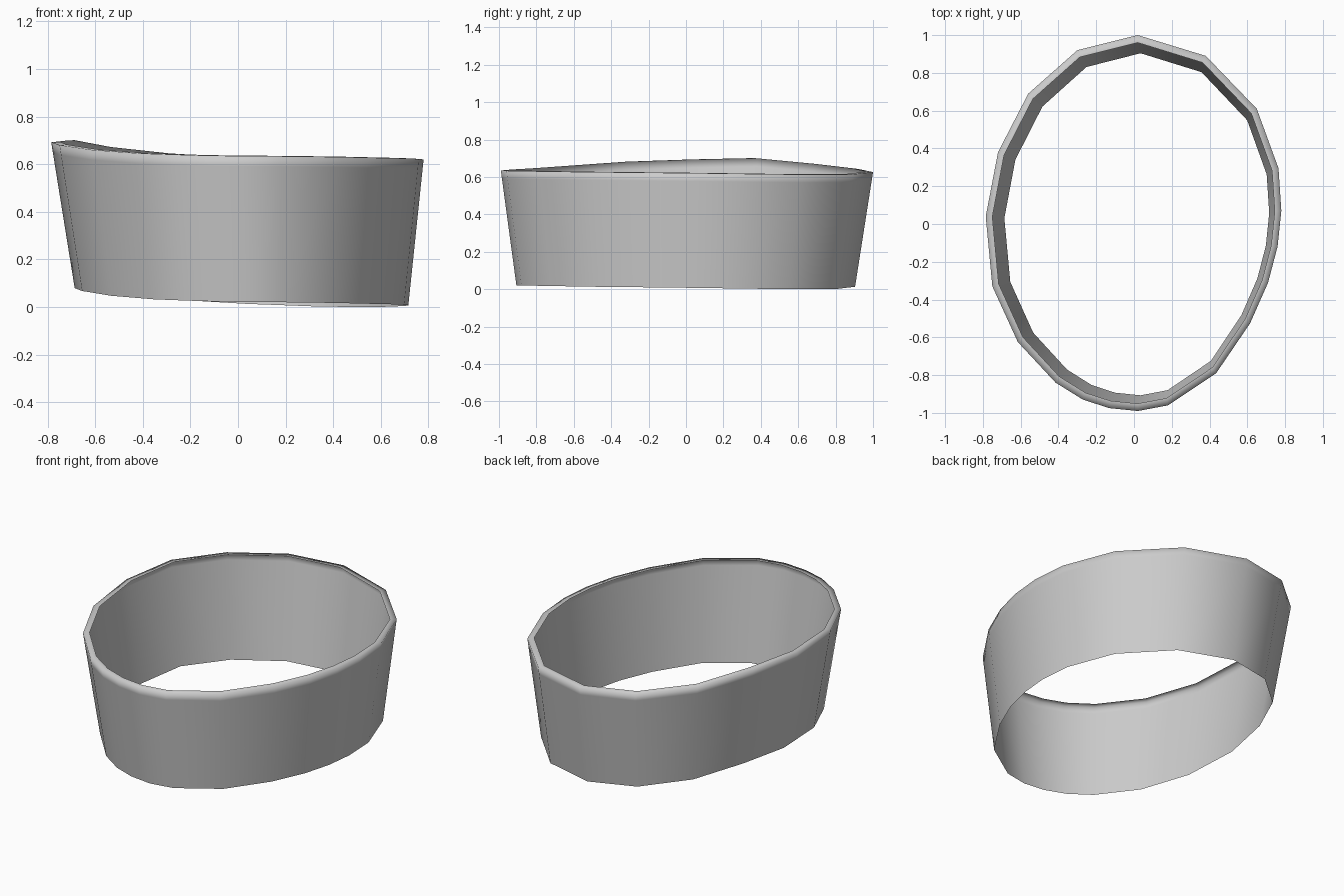
import bpy, bmesh
from mathutils import Vector

# Outer rim outline: x, y, z (counter-order around the oval)
RIM = [
    (0.02, 1.0, 0.626), (0.38, 0.89, 0.614), (0.65, 0.61, 0.613), (0.765, 0.295, 0.617),
    (0.78, 0.07, 0.62), (0.76, -0.12, 0.622), (0.71, -0.31, 0.624), (0.615, -0.525, 0.626),
    (0.435, -0.79, 0.63), (0.18, -0.96, 0.633), (0.02, -0.99, 0.634), (-0.13, -0.975, 0.636),
    (-0.27, -0.93, 0.64), (-0.415, -0.84, 0.645), (-0.615, -0.625, 0.66), (-0.75, -0.33, 0.68),
    (-0.785, 0.04, 0.692), (-0.72, 0.38, 0.699), (-0.56, 0.69, 0.67), (-0.30, 0.92, 0.643)]
HEIGHT = 0.613


def bottom(p):
    # the wall tapers inward, more on the left side
    return Vector((p.x * 0.896 + 0.017, p.y * 0.91 - 0.006, max(0.0, p.z - HEIGHT)))


rim = [Vector(p) for p in RIM]
low = [bottom(p) for p in rim]
shoulder = [a.lerp(b, 0.93) for a, b in zip(low, rim)]
lip = [Vector((p.x * 0.955, p.y * 0.96, p.z + 0.002)) for p in rim]

# Thin tapered wall with an inward-folded lip
bm = bmesh.new()
loops = [[bm.verts.new(p) for p in ring] for ring in (low, shoulder, rim, lip)]
n = len(rim)
for a, b in zip(loops, loops[1:]):
    for i in range(n):
        j = (i + 1) % n
        f = bm.faces.new((a[j], a[i], b[i], b[j]))
        f.smooth = True
mesh = bpy.data.meshes.new("oval_band")
bm.to_mesh(mesh)
bm.free()
band = bpy.data.objects.new("oval_band", mesh)
bpy.context.collection.objects.link(band)
